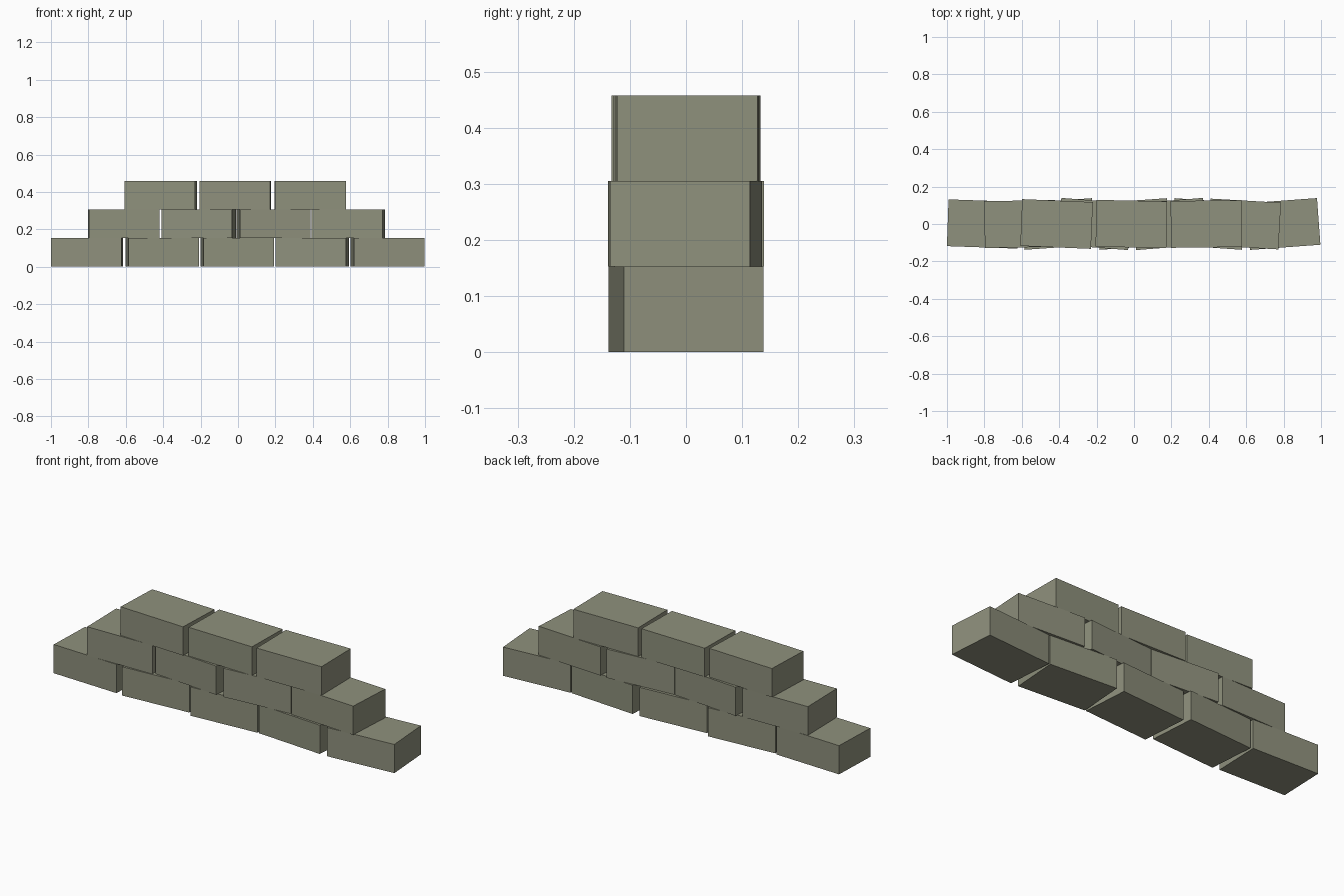
import bpy
from math import radians

cube = bpy.data.objects.get("Cube")
if cube:
    bpy.data.objects.remove(cube, do_unlink=True)

LENGTH, DEPTH, HEIGHT = 0.378, 0.25, 0.1525

# Stone colour
stone = bpy.data.materials.new("grey_green_stone")
stone.use_nodes = True
color = (0.275, 0.283, 0.205, 1)
stone.diffuse_color = color
stone.node_tree.nodes["Principled BSDF"].inputs["Base Color"].default_value = color


def block(name, x, z, turn):
    """One brick, turned slightly about its upright axis."""
    bpy.ops.mesh.primitive_cube_add(size=1, location=(x, 0, z), rotation=(0, 0, radians(turn)))
    ob = bpy.context.object
    ob.name = name
    ob.scale = (LENGTH, DEPTH, HEIGHT)
    ob.data.materials.append(stone)


# Courses: name, first centre, spacing, turn of each brick in degrees
courses = [
    ("bottom", -0.807, 0.4015, (-2, 4, 4, -4, 4.2)),
    ("middle", -0.610, 0.4, (1, -4.5, 4.5, -3.3)),
    ("top", -0.414, 0.4, (-2.4, -1.2, 0.7)),
]
for level, (name, start, pitch, turns) in enumerate(courses):
    for i, turn in enumerate(turns):
        block(f"{name}_block_{i + 1}", start + i * pitch, (level + 0.5) * HEIGHT, turn)
